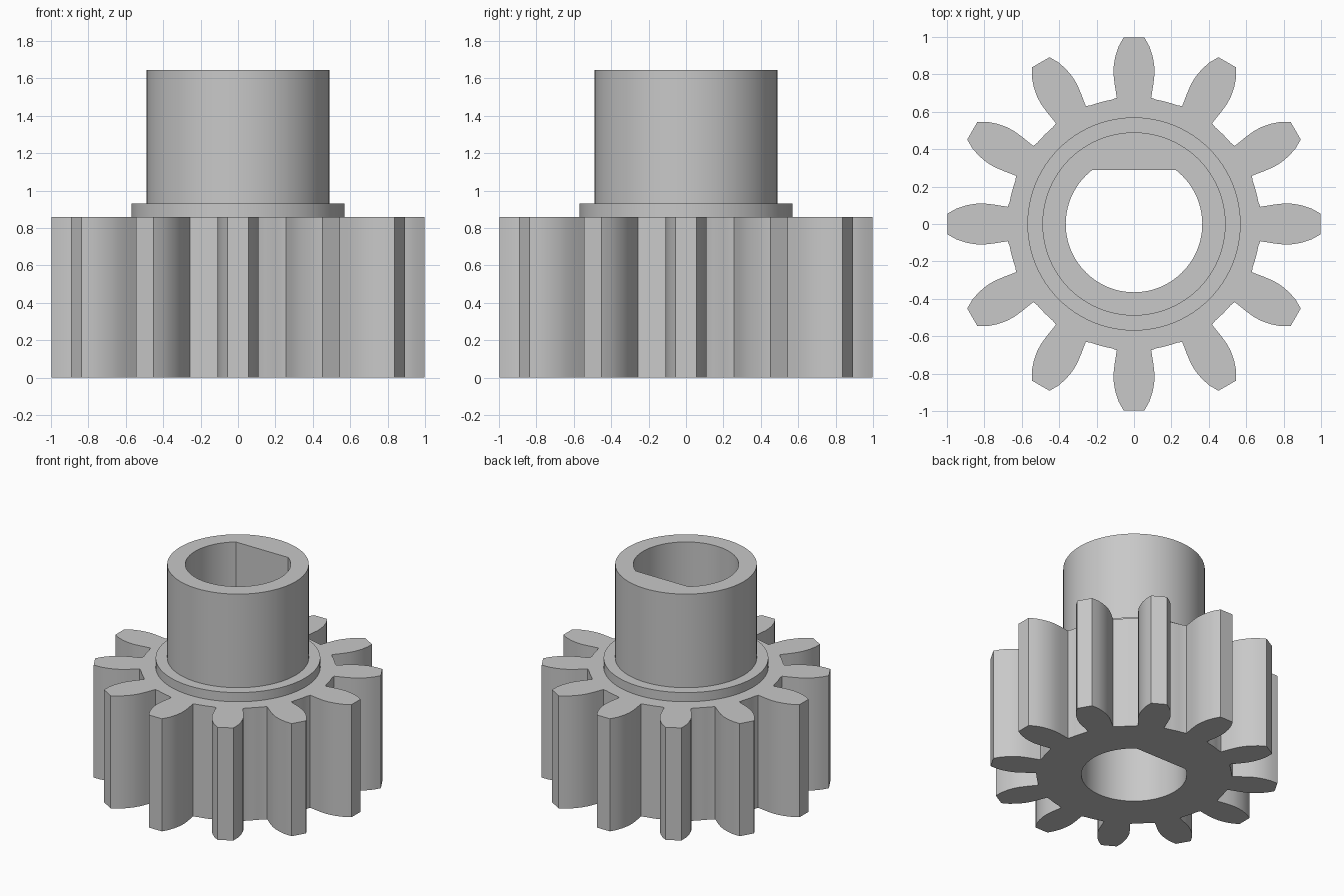
import bpy
import bmesh
from math import sin, cos, pi, radians, acos, asin

TEETH = 12
ROOT_R = 0.675
BORE_R, BORE_FLAT = 0.365, 0.29

cube = bpy.data.objects.get("Cube")
if cube:
    bpy.data.objects.remove(cube)

steel = bpy.data.materials.new("plain grey")
steel.use_nodes = True
grey = (0.58, 0.58, 0.58, 1)
steel.diffuse_color = grey
steel.node_tree.nodes["Principled BSDF"].inputs["Base Color"].default_value = grey


def circle(radius, count=96):
    return [(radius * cos(2 * pi * i / count), radius * sin(2 * pi * i / count))
            for i in range(count)]


def bore_outline(count=72):
    # Round hole with one flat on the back side
    half = acos(BORE_FLAT / BORE_R)
    sweep = 2 * pi - 2 * half
    angles = [pi / 2 + half + sweep * i / count for i in range(count + 1)]
    return [(BORE_R * cos(a), BORE_R * sin(a)) for a in angles]


def gear_outline():
    # One flank as (half width, radius), mirrored and repeated round the wheel
    flank = [(0.092, ROOT_R), (0.104, 0.75), (0.11, 0.805), (0.108, 0.85),
             (0.099, 0.9), (0.082, 0.95), (0.055, 0.998)]
    tooth = flank + [(-w, r) for w, r in reversed(flank)]
    edge = asin(flank[0][0] / ROOT_R)
    gap = 2 * pi / TEETH - 2 * edge
    root = [edge + gap * i / 6 for i in range(1, 6)]
    tooth += [(-ROOT_R * sin(a), ROOT_R * cos(a)) for a in root]
    points = []
    for i in range(TEETH):
        a = 2 * pi * i / TEETH
        points += [(x * cos(a) - y * sin(a), x * sin(a) + y * cos(a))
                   for x, y in tooth]
    return points


def bored_part(name, outline, z0, z1, open_bottom=False):
    bm = bmesh.new()
    edges = []
    for loop in (outline, bore_outline()):
        verts = [bm.verts.new((x, y, z0)) for x, y in loop]
        edges += [bm.edges.new((verts[i - 1], v)) for i, v in enumerate(verts)]
    bmesh.ops.triangle_fill(bm, edges=edges, use_beauty=True, normal=(0, 0, 1))
    top = bmesh.ops.extrude_face_region(bm, geom=bm.faces[:], use_keep_orig=True)
    moved = [g for g in top["geom"] if isinstance(g, bmesh.types.BMVert)]
    bmesh.ops.translate(bm, verts=moved, vec=(0, 0, z1 - z0))
    bmesh.ops.recalc_face_normals(bm, faces=bm.faces[:])
    if open_bottom:
        hidden = [f for f in bm.faces if all(v.co.z < z0 + 0.001 for v in f.verts)]
        bmesh.ops.delete(bm, geom=hidden, context="FACES")
    mesh = bpy.data.meshes.new(name)
    bm.to_mesh(mesh)
    bm.free()
    mesh.materials.append(steel)
    obj = bpy.data.objects.new(name, mesh)
    bpy.context.collection.objects.link(obj)
    bpy.ops.object.select_all(action="DESELECT")
    obj.select_set(True)
    bpy.context.view_layer.objects.active = obj
    bpy.ops.object.shade_smooth_by_angle(angle=radians(25))


# Toothed wheel, shoulder ring and long hub share the same bore
bored_part("toothed_wheel", gear_outline(), 0, 0.86)
bored_part("shoulder_ring", circle(0.57), 0.86, 0.93, open_bottom=True)
bored_part("hub_sleeve", circle(0.49), 0.93, 1.645, open_bottom=True)
